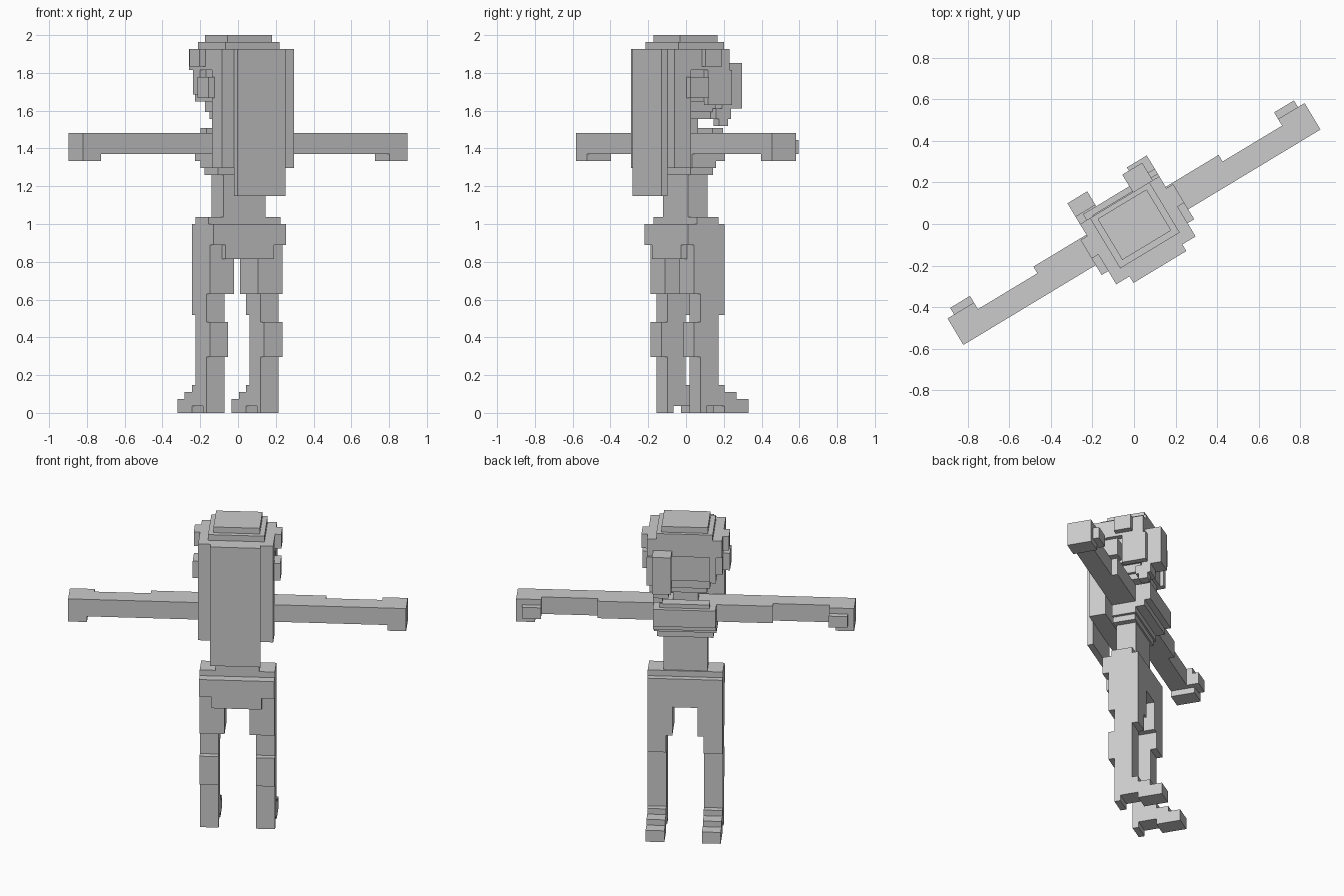
import bpy
import bmesh
import math
from mathutils import Matrix

cube = bpy.data.objects.get("Cube")
if cube:
    bpy.data.objects.remove(cube, do_unlink=True)

grey = bpy.data.materials.new("plain grey")
grey.use_nodes = True
grey.diffuse_color = (0.6, 0.6, 0.6, 1)
bsdf = next(n for n in grey.node_tree.nodes if n.type == 'BSDF_PRINCIPLED')
bsdf.inputs["Base Color"].default_value = grey.diffuse_color

# Voxel grid: the figure is turned about z, local y is its forward direction
GRID = Matrix.Rotation(math.radians(31.1), 4, 'Z') @ Matrix.Diagonal((0.0372, 0.0372, 2 / 54, 1))


def add_box(bm, x, y, z):
    size = Matrix.Diagonal((x[1] - x[0], y[1] - y[0], z[1] - z[0], 1))
    middle = Matrix.Translation([(a + b) / 2 for a, b in (x, y, z)])
    bmesh.ops.create_cube(bm, size=1, matrix=GRID @ middle @ size)


def part(name, *boxes):
    """One object made of axis-aligned boxes in grid units."""
    bm = bmesh.new()
    for box in boxes:
        add_box(bm, **box)
    mesh = bpy.data.meshes.new(name)
    bm.to_mesh(mesh)
    bm.free()
    mesh.materials.append(grey)
    bpy.context.collection.objects.link(bpy.data.objects.new(name, mesh))


def wide(half, y, z):
    """Box centred across the body."""
    return dict(x=(-half, half), y=y, z=z)


def pair(name, *boxes):
    """The same part on both sides of the body."""
    for side, sign in (("left", 1), ("right", -1)):
        part(side + "_" + name, *[
            dict(x=tuple(sorted(sign * c for c in box["x"])), y=box["y"], z=box["z"])
            for box in boxes])


# Legs and stepped feet
outer = (3, 6)
heel, shin = -1.25, 1.75
pair("foot",
     dict(x=outer, y=(heel, heel + 1), z=(0, 1)),
     dict(x=outer, y=(shin + 1, 6.75), z=(0, 1)),
     dict(x=outer, y=(heel, 6.75), z=(1, 2)),
     dict(x=outer, y=(heel, 4.75), z=(2, 3)),
     dict(x=outer, y=(heel, shin + 1), z=(3, 4)))
pair("lower_leg",
     dict(x=outer, y=(heel, shin), z=(4, 8)),
     dict(x=outer, y=(heel - 1, shin), z=(8, 13)),
     dict(x=outer, y=(heel, shin), z=(13, 14)))
pair("thigh",
     dict(x=outer, y=(heel, shin + 1), z=(14, 17)),
     dict(x=(2, 6), y=(heel - 1, shin + 1), z=(17, 22)))

# Hips and waist
part("hips",
     wide(6, y=(heel - 1, shin + 1), z=(22, 24)),
     wide(4, y=(heel - 2, heel - 1), z=(22, 24)),
     wide(6, y=(heel - 2, shin + 1), z=(24, 27)),
     wide(6, y=(heel - 0.5, shin), z=(27, 28)))
part("waist", wide(3.5, y=(-1.75, 1.5), z=(28, 34)))

# Chest, widening in steps towards the front
part("chest",
     wide(4.5, y=(-2, shin), z=(34, 35)),
     wide(5, y=(-2, 2), z=(35, 36)),
     wide(5, y=(-2, 3.5), z=(36, 37)),
     wide(5, y=(-2, 4.5), z=(37, 40)))
part("collar", wide(4, y=(2, 3.75), z=(40, 40.7)))
part("neck", wide(2, y=(-2.75, 0.75), z=(40, 42)))

# Arms, hands and thumbs
pair("arm",
     dict(x=(5, 14), y=(-2, 2), z=(37, 40)),
     dict(x=(14, 23), y=(-2, 1), z=(37, 40)))
pair("hand",
     dict(x=(23, 27), y=(-2, 2), z=(37, 40)),
     dict(x=(24, 27), y=(-2, 2), z=(36, 37)))
pair("thumb", dict(x=(23, 26), y=(2, 3), z=(37, 39)))

# Head
part("head",
     wide(3.5, y=(-2.75, 2), z=(42, 43)),
     wide(4, y=(-2.75, 2.5), z=(43, 44.5)),
     wide(5, y=(-2.75, 3), z=(44.5, 49)))
pair("ear", dict(x=(5, 7), y=(-3.5, -0.4), z=(45, 48)))

# Hair: crown, long back and a front lock on the left
part("crown",
     wide(6, y=(-2.75, 3.6), z=(49, 52)),
     wide(7, y=(-1, 1.8), z=(49.5, 52)),
     wide(4.5, y=(-4, 3.6), z=(52, 53)),
     wide(3.7, y=(-3.2, 3), z=(53, 54)))
part("back_hair",
     wide(6, y=(-5.5, -2.75), z=(35, 52)),
     wide(4, y=(-6.5, -5.5), z=(31, 52)))
part("front_lock",
     dict(x=(2, 5), y=(3, 6.25), z=(43.5, 50)),
     dict(x=(2.5, 5), y=(2, 4.5), z=(42, 43.5)),
     dict(x=(3.5, 5), y=(2.5, 4), z=(41, 42)))
part("left_side_hair", dict(x=(5, 6), y=(0, 4), z=(44, 49)))
part("right_side_hair",
     dict(x=(-6, -5), y=(0.5, 2.5), z=(45.5, 49)),
     dict(x=(-5, -4), y=(3, 3.6), z=(44.5, 49)))
